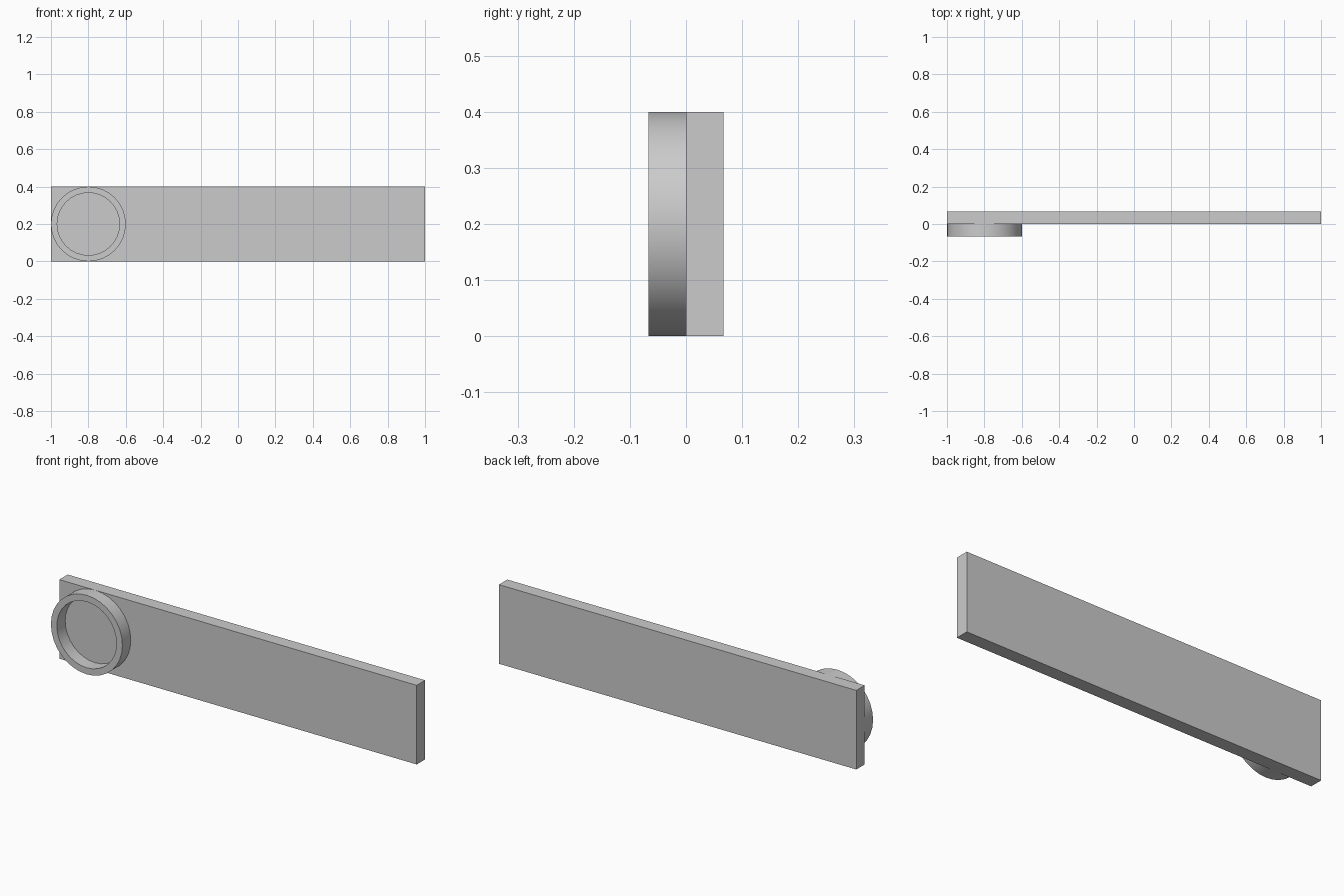
import bpy, bmesh
from math import radians
from mathutils import Matrix, Vector

if "Cube" in bpy.data.objects:
    bpy.data.objects.remove(bpy.data.objects["Cube"], do_unlink=True)

THICK = 0.067
HEIGHT = 0.4
RING_X = -0.8

# Single grey material
grey = bpy.data.materials.new("plain grey")
grey.use_nodes = True
colour = (0.6, 0.6, 0.6, 1)
grey.diffuse_color = colour
grey.node_tree.nodes["Principled BSDF"].inputs["Base Color"].default_value = colour


def add_object(name, bm):
    bmesh.ops.recalc_face_normals(bm, faces=bm.faces)
    mesh = bpy.data.meshes.new(name)
    bm.to_mesh(mesh)
    bm.free()
    mesh.materials.append(grey)
    obj = bpy.data.objects.new(name, mesh)
    bpy.context.collection.objects.link(obj)
    return obj


# Long flat bar
bm = bmesh.new()
bmesh.ops.create_cube(bm, size=1)
bmesh.ops.scale(bm, vec=(2, THICK, HEIGHT), verts=bm.verts)
bmesh.ops.translate(bm, vec=(0, THICK / 2, HEIGHT / 2), verts=bm.verts)
add_object("bar", bm)

# Raised ring: rectangular section spun around the y axis
bm = bmesh.new()
outer, inner = HEIGHT / 2, 0.167
section = [(outer, 0), (outer, -THICK), (inner, -THICK), (inner, 0)]
verts = [bm.verts.new((0, y, r)) for r, y in section]
edges = [bm.edges.new((verts[i], verts[(i + 1) % 4])) for i in range(4)]
bmesh.ops.spin(bm, geom=verts + edges, cent=(0, 0, 0), axis=(0, 1, 0),
               angle=radians(360), steps=32, use_merge=True)
bmesh.ops.remove_doubles(bm, verts=bm.verts, dist=0.0001)
bmesh.ops.transform(bm, matrix=Matrix.Translation(Vector((RING_X, 0, HEIGHT / 2))),
                    verts=bm.verts)
ring = add_object("ring", bm)

bpy.ops.object.select_all(action="DESELECT")
ring.select_set(True)
bpy.context.view_layer.objects.active = ring
bpy.ops.object.shade_smooth_by_angle(angle=radians(30))
